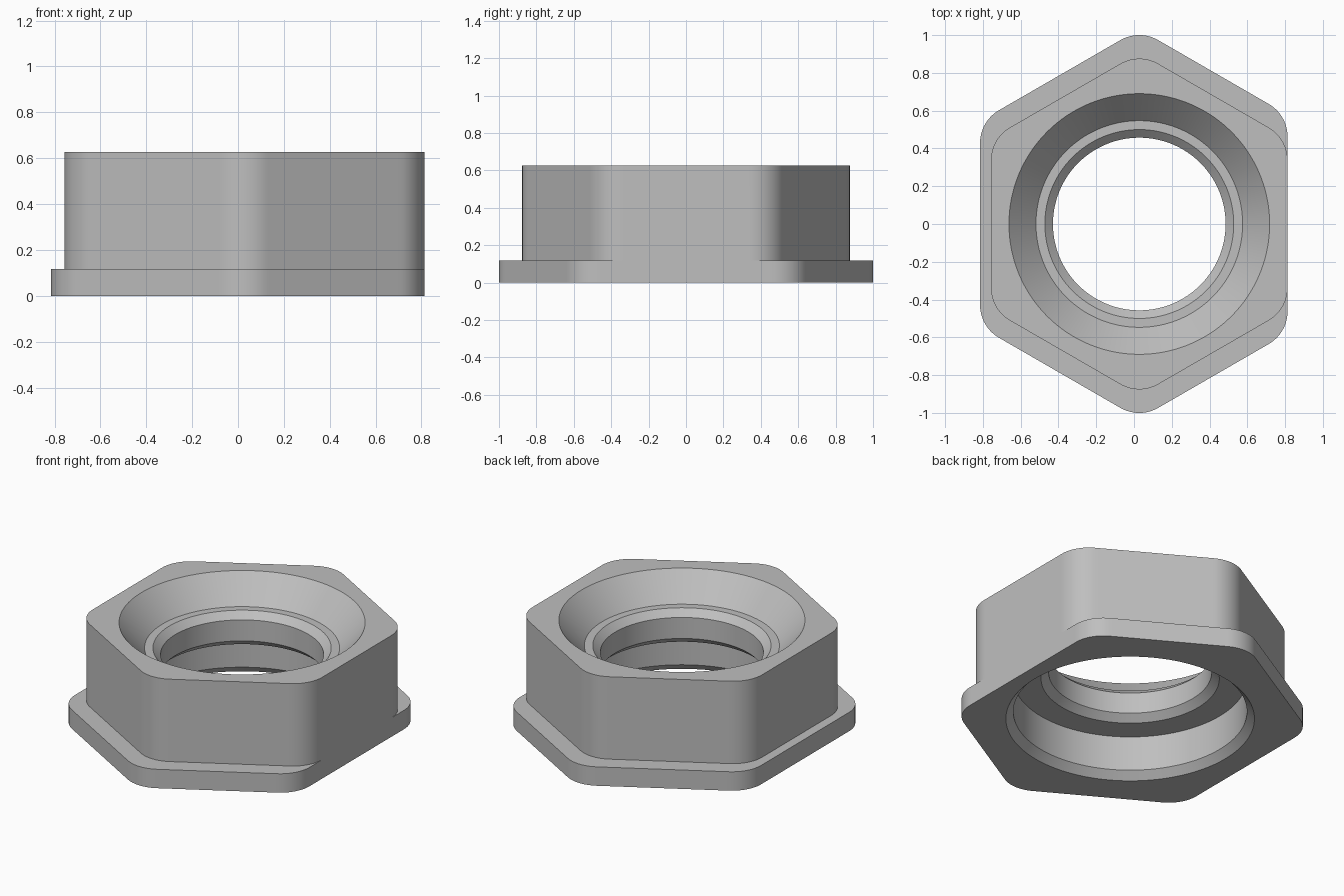
import bpy
import bmesh
from math import sin, cos, pi, radians
from mathutils import Vector

cube = bpy.data.objects.get("Cube")
if cube:
    bpy.data.objects.remove(cube)

SEGMENTS = 360
CORNER = 0.2        # rounding radius of the hexagon corners
CENTRE_X = 0.028    # the bore axis sits off centre because one flange side is trimmed
DIRS = [Vector((cos(2 * pi * i / SEGMENTS), sin(2 * pi * i / SEGMENTS)))
        for i in range(SEGMENTS)]


def circle(radius):
    return [d * radius for d in DIRS]


def rounded_hex(slant, left, right):
    """Rounded hexagon from its side distances, sampled at equal angles."""
    dists = [right, slant, slant, left, slant, slant]
    normals = [Vector((cos(k * pi / 3), sin(k * pi / 3))) for k in range(6)]
    corners = []
    for k in range(6):
        n, m = normals[k], normals[(k + 1) % 6]
        a, b = dists[k] - CORNER, dists[(k + 1) % 6] - CORNER
        det = n.x * m.y - n.y * m.x
        v = Vector(((a * m.y - b * n.y) / det, (b * n.x - a * m.x) / det))
        corners.append((v, v + n * CORNER, v + m * CORNER))
    points = []
    for u in DIRS:
        t = min(d / n.dot(u) for n, d in zip(normals, dists) if n.dot(u) > 0.01)
        for v, start, end in corners:
            if start.x * u.y - start.y * u.x > 0 and u.x * end.y - u.y * end.x > 0:
                along = u.dot(v)
                t = along + (along ** 2 - v.length_squared + CORNER ** 2) ** 0.5
        points.append(u * t)
    return points


flange = rounded_hex(0.893, 0.843, 0.785)
body = rounded_hex(0.785, 0.785, 0.785)

# Closed section, outside upwards and then down through the bore
TOP, STEP = 0.627, 0.117
section = [
    (flange, 0), (flange, STEP), (body, STEP), (body, TOP),
    (circle(0.69), TOP), (circle(0.547), 0.47),          # conical seat
    (circle(0.5), 0.47), (circle(0.457), 0.43),          # upper chamfer
    (circle(0.457), 0.30), (circle(0.5), 0.26),          # bore, lower chamfer
    (circle(0.655), 0.26), (circle(0.655), 0.045),       # counterbore
    (circle(0.697), 0),
]

bm = bmesh.new()
rings = [[bm.verts.new((p.x + CENTRE_X, p.y, z)) for p in outline]
         for outline, z in section]
for k, ring in enumerate(rings):
    above = rings[(k + 1) % len(rings)]
    for i in range(SEGMENTS):
        j = (i + 1) % SEGMENTS
        bm.faces.new((ring[i], ring[j], above[j], above[i]))
# Weld where the trimmed flange side is flush with the body
bmesh.ops.remove_doubles(bm, verts=bm.verts, dist=0.0002)
bmesh.ops.recalc_face_normals(bm, faces=bm.faces)

mesh = bpy.data.meshes.new("flanged_hex_nut")
bm.to_mesh(mesh)
bm.free()

# Plain grey metal
grey = bpy.data.materials.new("light_grey")
grey.use_nodes = True
colour = (0.52, 0.52, 0.52, 1)
grey.diffuse_color = colour
grey.node_tree.nodes["Principled BSDF"].inputs["Base Color"].default_value = colour
mesh.materials.append(grey)

nut = bpy.data.objects.new("flanged_hex_nut", mesh)
bpy.context.collection.objects.link(nut)
bpy.ops.object.select_all(action="DESELECT")
nut.select_set(True)
bpy.context.view_layer.objects.active = nut
bpy.ops.object.shade_smooth_by_angle(angle=radians(25))
